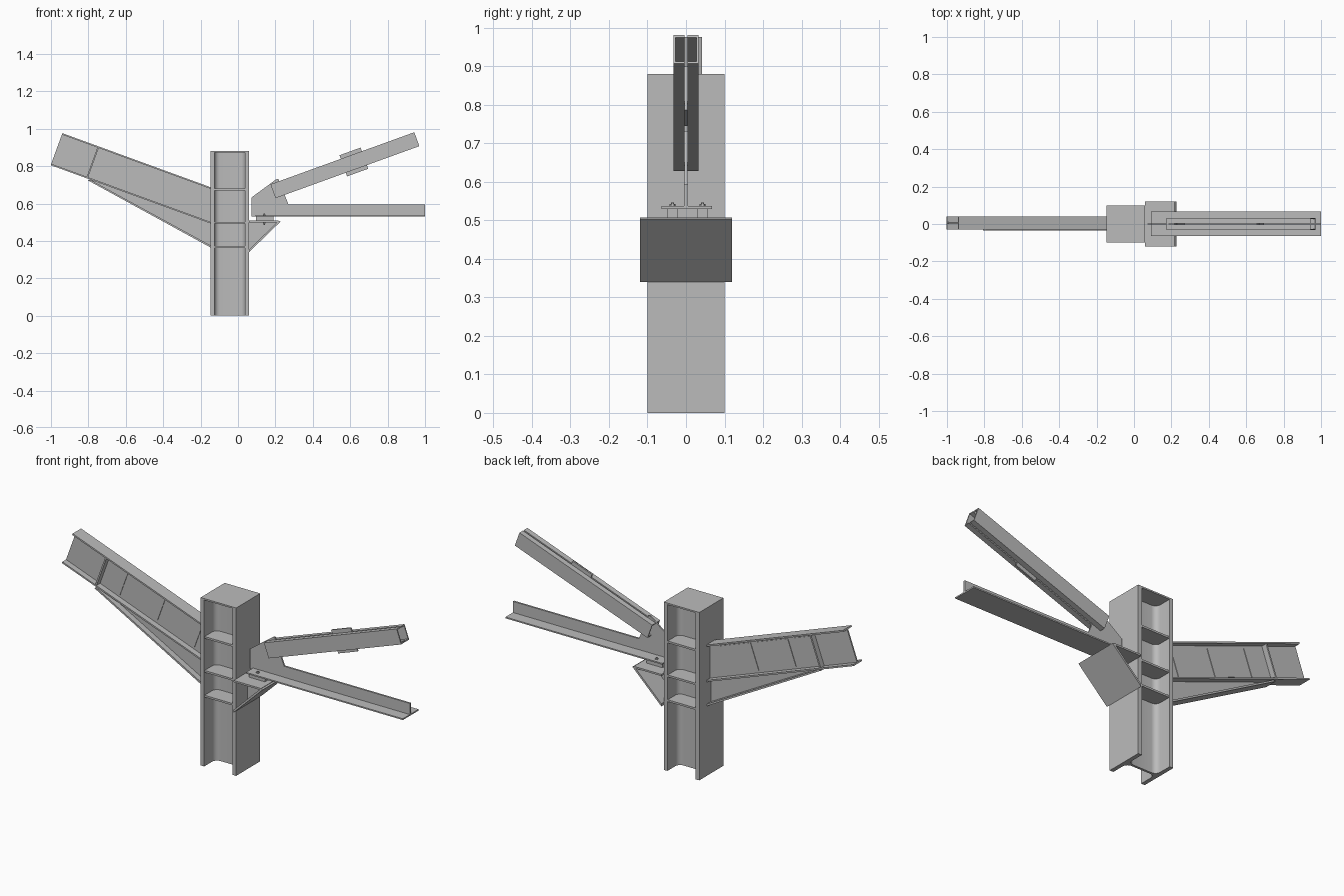
import bpy, bmesh, math
from mathutils import Matrix, Vector

cube = bpy.data.objects.get("Cube")
if cube:
    bpy.data.objects.remove(cube, do_unlink=True)

steel = bpy.data.materials.new("grey_steel")
steel.use_nodes = True
COLOUR = (0.5, 0.5, 0.5, 1)
steel.diffuse_color = COLOUR
steel.node_tree.nodes["Principled BSDF"].inputs["Base Color"].default_value = COLOUR


def finish(name, bm, smooth=False):
    bmesh.ops.recalc_face_normals(bm, faces=bm.faces)
    mesh = bpy.data.meshes.new(name)
    bm.to_mesh(mesh)
    bm.free()
    mesh.materials.append(steel)
    ob = bpy.data.objects.new(name, mesh)
    bpy.context.collection.objects.link(ob)
    if smooth:
        bpy.ops.object.select_all(action='DESELECT')
        ob.select_set(True)
        bpy.context.view_layer.objects.active = ob
        bpy.ops.object.shade_smooth_by_angle(angle=math.radians(30))
    return ob


def extrude(name, points, offset, smooth=False):
    """Solid made by sweeping a flat outline along an offset."""
    bm = bmesh.new()
    face = bm.faces.new([bm.verts.new(p) for p in points])
    out = bmesh.ops.extrude_face_region(bm, geom=[face])
    moved = [v for v in out["geom"] if isinstance(v, bmesh.types.BMVert)]
    bmesh.ops.translate(bm, verts=moved, vec=offset)
    return finish(name, bm, smooth)


def plate(name, xz, y0, y1):
    """Side outline in x and z, thick from y0 to y1."""
    return extrude(name, [(x, y0, z) for x, z in xz], (0, y1 - y0, 0))


def box(name, x0, x1, y0, y1, z0, z1):
    return plate(name, [(x0, z0), (x1, z0), (x1, z1), (x0, z1)], y0, y1)


# Column: rolled section with root fillets
LEFT, RIGHT, HALF_Y, HEIGHT = -0.147, 0.059, 0.1, 0.88
MID, HALF_X = (LEFT + RIGHT) / 2, (RIGHT - LEFT) / 2
FLANGE, WEB, ROOT = 0.021, 0.006, 0.028
inner = HALF_X - FLANGE
quarter = [(HALF_X, HALF_Y), (inner, HALF_Y)]
for i in range(7):
    a = math.radians(15 * i)
    quarter.append((inner - ROOT + ROOT * math.cos(a),
                    WEB + ROOT - ROOT * math.sin(a)))
half = quarter + [(-x, y) for x, y in reversed(quarter)]
section = half + [(x, -y) for x, y in reversed(half)]
extrude("column", [(MID + x, y, 0) for x, y in section],
        (0, 0, HEIGHT - 0.008), True)
box("column_cap", LEFT, RIGHT, -HALF_Y, HALF_Y, HEIGHT - 0.008, HEIGHT)
for z in (0.367, 0.497, 0.675):
    box("column_stiffener", MID - inner, MID + inner, -HALF_Y + 0.003,
        HALF_Y - 0.003, z - 0.005, z + 0.005)

# Rafter: sloping section cut vertically at the column
ALONG = Vector((0.9395, -0.3426))
DOWN = Vector((-0.3426, -0.9395))
TIP = Vector((-0.939, 0.976))
DEPTH, RAFTER_Y = 0.182, 0.006


def on_rafter(s, d):
    return TIP + ALONG * s + DOWN * d


def at_column(d):
    return on_rafter((LEFT - TIP.x - d * DOWN.x) / ALONG.x, d)


for name, d0, d1, w in (("rafter_top_flange", 0, 0.008, 0.035),
                        ("rafter_web", 0.008, DEPTH - 0.008, 0.004),
                        ("rafter_bottom_flange", DEPTH - 0.008, DEPTH, 0.035)):
    plate(name, [on_rafter(0, d0), at_column(d0), at_column(d1), on_rafter(0, d1)],
          RAFTER_Y - w, RAFTER_Y + w)


def rafter_patch(name, s0, s1, inset, w):
    plate(name, [on_rafter(s0, inset), on_rafter(s1, inset),
                 on_rafter(s1, DEPTH - inset), on_rafter(s0, DEPTH - inset)],
          RAFTER_Y - w, RAFTER_Y + w)


rafter_patch("rafter_stiffener", 0.202, 0.21, 0.008, 0.033)
for s0, s1 in ((0.23, 0.33), (0.37, 0.56), (0.6, 0.79)):
    rafter_patch("rafter_web_panel", s0, s1, 0.02, 0.007)

# Haunch under the rafter
plate("haunch_web", [(-0.8, 0.731), (LEFT, 0.497), (LEFT, 0.372)], -0.004, 0.004)
plate("haunch_flange", [(-0.808, 0.727), (-0.79, 0.727), (LEFT, 0.376), (LEFT, 0.365)],
      -0.035, 0.035)

# Seat bracket on the column
box("seat_plate", RIGHT, 0.217, -0.12, 0.12, 0.499, 0.508)
plate("seat_diagonal", [(RIGHT, 0.34), (0.227, 0.503), (0.22, 0.508), (0.208, 0.499),
                        (RIGHT, 0.354)], -0.12, 0.12)
plate("seat_gusset", [(RIGHT, 0.35), (0.208, 0.499), (RIGHT, 0.499)], -0.005, 0.005)
for y in (-0.035, 0.043):
    box("packing_block", 0.097, 0.19, y - 0.013, y + 0.013, 0.508, 0.53)
    for name, r, z0, z1 in (("bolt_shank", 0.004, 0.485, 0.546),
                            ("bolt_nut", 0.008, 0.536, 0.542),
                            ("bolt_head", 0.008, 0.492, 0.499)):
        bm = bmesh.new()
        bmesh.ops.create_cone(bm, cap_ends=True, segments=6, radius1=r, radius2=r,
                              depth=z1 - z0,
                              matrix=Matrix.Translation((0.14, y, (z0 + z1) / 2)))
        finish(name, bm)

# Horizontal tee member and its gusset
box("tee_flange", 0.09, 1.0, -0.063, 0.067, 0.53, 0.537)
box("tee_web", 0.27, 1.0, -0.005, 0.005, 0.537, 0.595)
plate("brace_gusset", [(0.073, 0.53), (0.27, 0.53), (0.27, 0.595), (0.215, 0.732),
                       (0.205, 0.73), (0.073, 0.633)], -0.004, 0.004)

# Brace: two channels with their toes facing
SLOPE = math.radians(19.9)
BRACE = Vector((0.187, 0.6655))
ALONG_B = Vector((math.cos(SLOPE), math.sin(SLOPE)))
UP_B = Vector((-math.sin(SLOPE), math.cos(SLOPE)))


def brace_plate(name, s0, s1, h0, h1, y0, y1):
    plate(name, [BRACE + ALONG_B * s + UP_B * h
                 for s, h in ((s0, h0), (s1, h0), (s1, h1), (s0, h1))], y0, y1)


LENGTH, HALF_H, WALL = 0.818, 0.0395, 0.006
for side in (-1, 1):
    brace_plate("brace_channel_web", 0, LENGTH, -HALF_H, HALF_H,
                side * 0.027, side * 0.033)
    for h in (-HALF_H, HALF_H - WALL):
        brace_plate("brace_channel_flange", 0, LENGTH, h, h + WALL,
                    side * 0.004, side * 0.027)
brace_plate("brace_batten", 0.4, 0.52, -0.06, 0.06, -0.004, 0.004)
